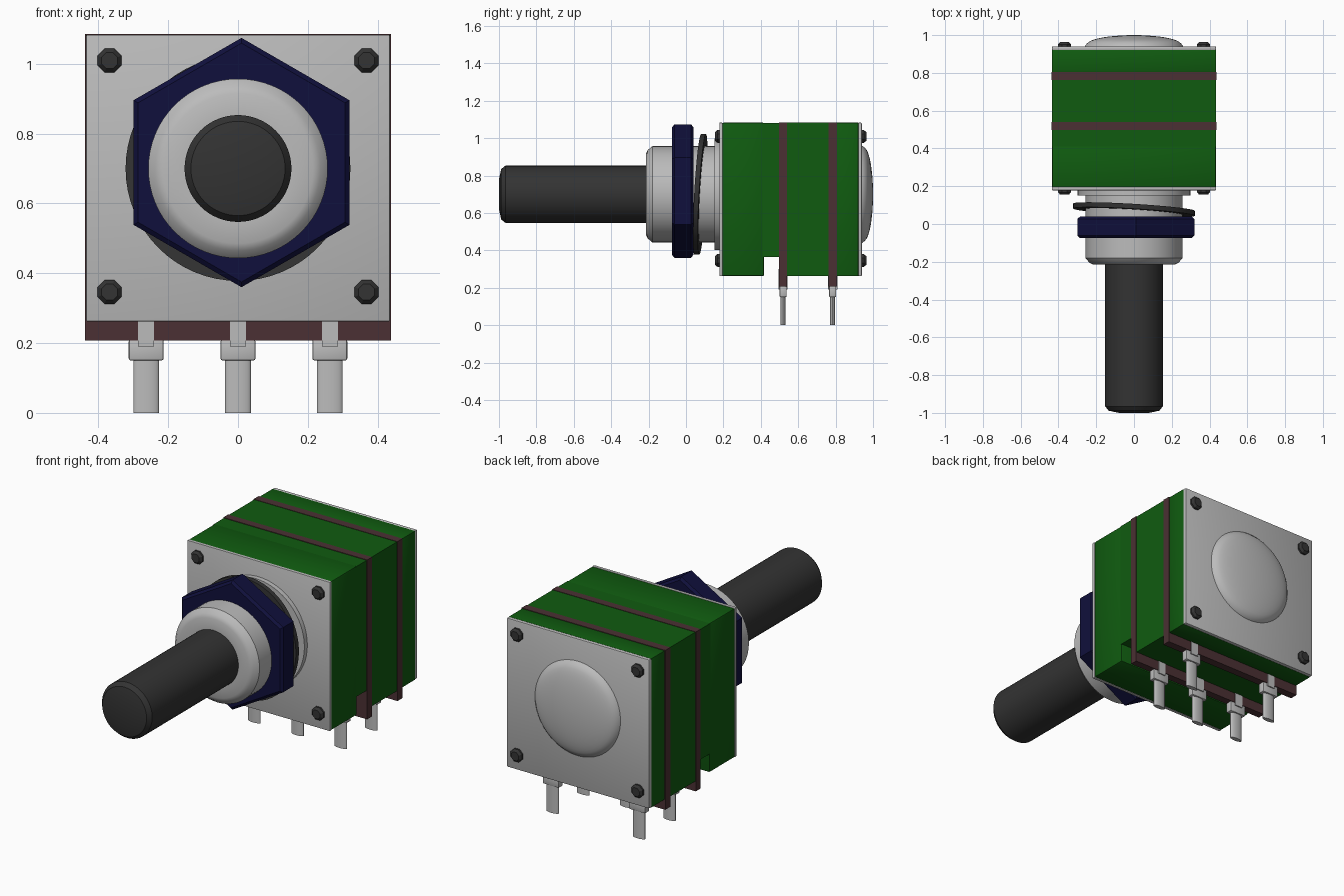
import bpy, bmesh, math
from mathutils import Matrix, Vector

cube = bpy.data.objects.get("Cube")
if cube:
    bpy.data.objects.remove(cube, do_unlink=True)


def material(name, r, g, b):
    m = bpy.data.materials.new(name)
    m.use_nodes = True
    m.diffuse_color = (r, g, b, 1)
    m.node_tree.nodes["Principled BSDF"].inputs["Base Color"].default_value = (r, g, b, 1)
    return m


GREY = material("grey metal", 0.5, 0.5, 0.5)
BLACK = material("dark steel", 0.033, 0.033, 0.033)
NAVY = material("navy blue", 0.005, 0.005, 0.045)
GREEN = material("green plastic", 0.005, 0.105, 0.005)
BROWN = material("brown board", 0.07, 0.03, 0.033)

AXIS_Z = 0.7          # height of the shaft axis
HALF_W = 0.435        # half width of the housing
BOTTOM, TOP = 0.262, 1.083


def finish(name, bm, mat, smooth=True):
    bmesh.ops.recalc_face_normals(bm, faces=bm.faces)
    mesh = bpy.data.meshes.new(name)
    bm.to_mesh(mesh)
    bm.free()
    mesh.materials.append(mat)
    ob = bpy.data.objects.new(name, mesh)
    bpy.context.collection.objects.link(ob)
    if smooth:
        bpy.ops.object.select_all(action='DESELECT')
        ob.select_set(True)
        bpy.context.view_layer.objects.active = ob
        bpy.ops.object.shade_smooth_by_angle(angle=math.radians(30))
    return ob


def lathe(name, profile, mat, sides=64, x=0, z=AXIS_Z, phase=0, closed=False, smooth=True):
    """Turn (radius, y) points around an axis parallel to y."""
    bm = bmesh.new()
    rings = []
    for r, y in profile:
        angles = [phase + 2 * math.pi * i / sides for i in range(sides)]
        rings.append([bm.verts.new((x + r * math.cos(a), y, z + r * math.sin(a))) for a in angles])
    pairs = list(zip(rings, rings[1:]))
    if closed:
        pairs.append((rings[-1], rings[0]))
    for a, b in pairs:
        for i in range(sides):
            j = (i + 1) % sides
            bm.faces.new((a[i], a[j], b[j], b[i]))
    if not closed:
        bm.faces.new(rings[0])
        bm.faces.new(rings[-1])
    return finish(name, bm, mat, smooth)


def block(name, x0, x1, y0, y1, z0, z1, mat, bevel=0.0):
    bm = bmesh.new()
    size = Vector((x1 - x0, y1 - y0, z1 - z0))
    centre = Vector((x0 + x1, y0 + y1, z0 + z1)) / 2
    bmesh.ops.create_cube(bm, size=1, matrix=Matrix.Translation(centre) @ Matrix.Diagonal(size.to_4d()))
    if bevel:
        bmesh.ops.bevel(bm, geom=bm.edges[:], offset=bevel, segments=2, profile=0.5, affect='EDGES')
    return finish(name, bm, mat, bool(bevel))


# Shaft and threaded bushing
lathe("shaft", [(0.08, -1.0), (0.135, -0.988), (0.153, -0.965), (0.153, -0.15)], BLACK)
lathe("bushing", [(0.153, -0.215), (0.215, -0.215), (0.236, -0.205), (0.257, -0.18), (0.257, 0.17)], GREY)
lathe("bushing_flange", [(0.298, 0.152), (0.298, 0.185)], GREY)

# Hexagonal nut with eased corners, sitting slightly off the axis
nut = lathe("hex_nut", [(0.342, -0.074), (0.357, -0.062), (0.357, 0.027), (0.342, 0.039)],
            NAVY, sides=6, z=0.717, x=0.01, phase=math.pi / 6, smooth=False)

# Tilted lock washer
washer = lathe("lock_washer", [(0.262, -0.013), (0.322, -0.013), (0.322, 0.013), (0.262, 0.013)],
               BLACK, z=0, closed=True)
for v in washer.data.vertices:
    v.co.y += 0.076 - 0.06 * v.co.x + 0.055 * v.co.z
    v.co.z += AXIS_Z

# End plates and rear dome
block("front_plate", -HALF_W, HALF_W, 0.178, 0.196, BOTTOM, TOP, GREY, 0.004)
block("rear_plate", -HALF_W, HALF_W, 0.918, 0.941, BOTTOM, TOP, GREY, 0.007)
dome = [(0.262, 0.935), (0.258, 0.946)]
dome += [(0.25 * math.cos(t), 0.95 + 0.05 * math.sin(t)) for t in [i * math.pi / 22 for i in range(1, 11)]]
lathe("rear_dome", dome + [(0.005, 1.0)], GREY)

# Green housing sections
block("front_housing", -HALF_W, HALF_W, 0.194, 0.417, BOTTOM, TOP, GREEN, 0.008)
block("front_housing_rear_step", -HALF_W, HALF_W, 0.41, 0.5, 0.365, TOP - 0.001, GREEN)
block("middle_housing", -HALF_W, HALF_W, 0.538, 0.764, BOTTOM, TOP, GREEN)
block("rear_housing", -HALF_W, HALF_W, 0.804, 0.922, BOTTOM, TOP, GREEN, 0.004)


# Solder terminals: flat strap up the board, collar, and a rounded leg
def terminal(name, x, y):
    block(name + "_strap", x - 0.023, x + 0.023, y - 0.025, y + 0.025, 0.19, 0.3, GREY)
    block(name + "_collar", x - 0.05, x + 0.05, y - 0.019, y + 0.019, 0.15, 0.21, GREY, 0.006)
    bm = bmesh.new()
    bmesh.ops.create_cone(bm, cap_ends=True, segments=24, radius1=1, radius2=1, depth=1,
                          matrix=Matrix.Translation((x, y, 0.08)) @ Matrix.Diagonal((0.037, 0.013, 0.16, 1)))
    finish(name + "_leg", bm, GREY)


# Brown boards with their terminals
for label, y0, y1, columns in (("front", 0.498, 0.54, (-1, 0, 1)), ("rear", 0.762, 0.806, (-1, 1))):
    block(label + "_board", -HALF_W - 0.003, HALF_W + 0.003, y0, y1, 0.207, TOP + 0.002, BROWN)
    for c in columns:
        terminal(f"{label}_terminal_{c + 2}", c * 0.263, (y0 + y1) / 2)

# Rivet heads on both end plates
for sx in (-1, 1):
    for z in (0.346, 1.009):
        side = "left" if sx > 0 else "right"
        level = "upper" if z > AXIS_Z else "lower"
        for end, y, d in (("front", 0.18, -1), ("rear", 0.939, 1)):
            lathe(f"{end}_{level}_{side}_rivet", [(0.037, y), (0.037, y + d * 0.012), (0.025, y + d * 0.025)],
                  BLACK, sides=8, x=sx * 0.368, z=z, phase=math.pi / 8)
